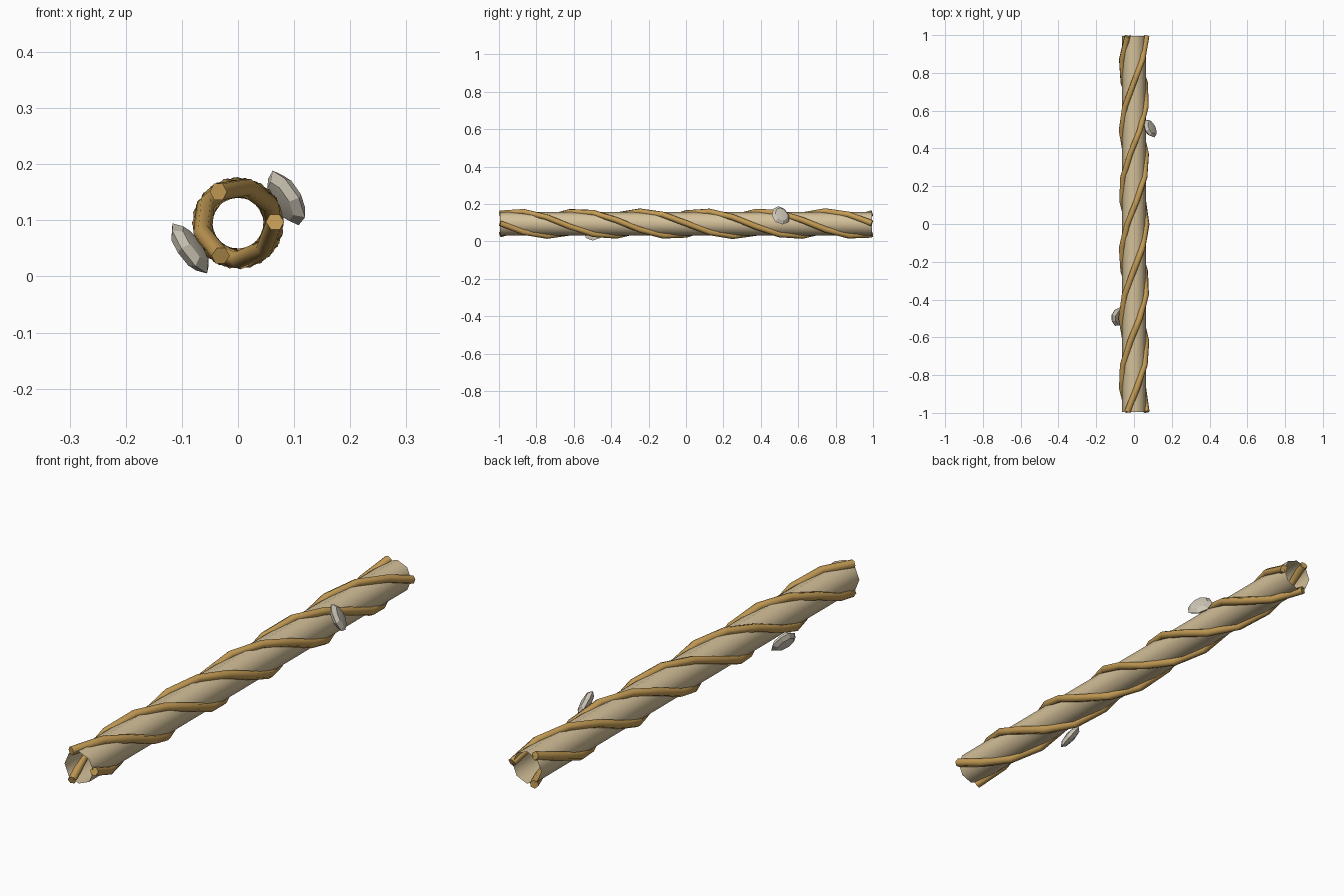
import bpy, math
from mathutils import Vector

cube = bpy.data.objects.get("Cube")
if cube:
    bpy.data.objects.remove(cube, do_unlink=True)

AXIS_Z = 0.095


def material(name, rgb):
    m = bpy.data.materials.new(name)
    m.use_nodes = True
    m.diffuse_color = (*rgb, 1)
    m.node_tree.nodes["Principled BSDF"].inputs["Base Color"].default_value = (*rgb, 1)
    return m


tan = material("pale tan", (0.66, 0.53, 0.32))
ochre = material("ochre", (0.55, 0.33, 0.09))
ivory = material("grey ivory", (0.64, 0.59, 0.49))


def finish(name, mat, angle):
    ob = bpy.context.object
    ob.name = name
    ob.data.materials.append(mat)
    bpy.ops.object.shade_smooth_by_angle(angle=math.radians(angle))
    return ob


# Hollow stem, open at both ends
bpy.ops.mesh.primitive_cylinder_add(vertices=8, radius=0.063, depth=1.99, end_fill_type='NOTHING',
                                    location=(0, 0, AXIS_Z), rotation=(math.pi / 2, 0, math.pi))
finish("hollow_stem", tan, 60)


# Three vines, each winding twice round the stem
def vine(index, turns=2, steps=8, radius=0.066, half=0.994):
    curve = bpy.data.curves.new("vine_path", 'CURVE')
    curve.dimensions = '3D'
    curve.bevel_depth = 0.0165
    curve.bevel_resolution = 1
    curve.use_fill_caps = True
    spline = curve.splines.new('POLY')
    count = turns * steps
    spline.points.add(count)
    for i, p in enumerate(spline.points):
        t = i / count
        a = math.radians(2 + 120 * index) - t * turns * math.tau
        p.co = (radius * math.cos(a), half * (2 * t - 1), AXIS_Z + radius * math.sin(a), 1)
    ob = bpy.data.objects.new("vine", curve)
    bpy.context.collection.objects.link(ob)
    bpy.ops.object.select_all(action='DESELECT')
    ob.select_set(True)
    bpy.context.view_layer.objects.active = ob
    bpy.ops.object.convert(target='MESH')
    finish(f"vine_{index + 1}", ochre, 65)


for k in range(3):
    vine(k)


# Flat faceted buds leaning off the stem
def bud(name, centre, normal):
    bpy.ops.mesh.primitive_uv_sphere_add(segments=8, ring_count=4, radius=1, location=centre)
    ob = finish(name, ivory, 40)
    for v in ob.data.vertices:
        v.co.x *= 1 - 0.15 * v.co.y
    ob.scale = (0.052, 0.055, 0.019)
    ob.rotation_euler = Vector(normal).to_track_quat('Z', 'Y').to_euler()


bud("left_bud", (0.085, 0.505, 0.14), (0.79, 0.4, 0.47))
bud("right_bud", (-0.086, -0.49, 0.05), (-0.77, 0.23, -0.58))
